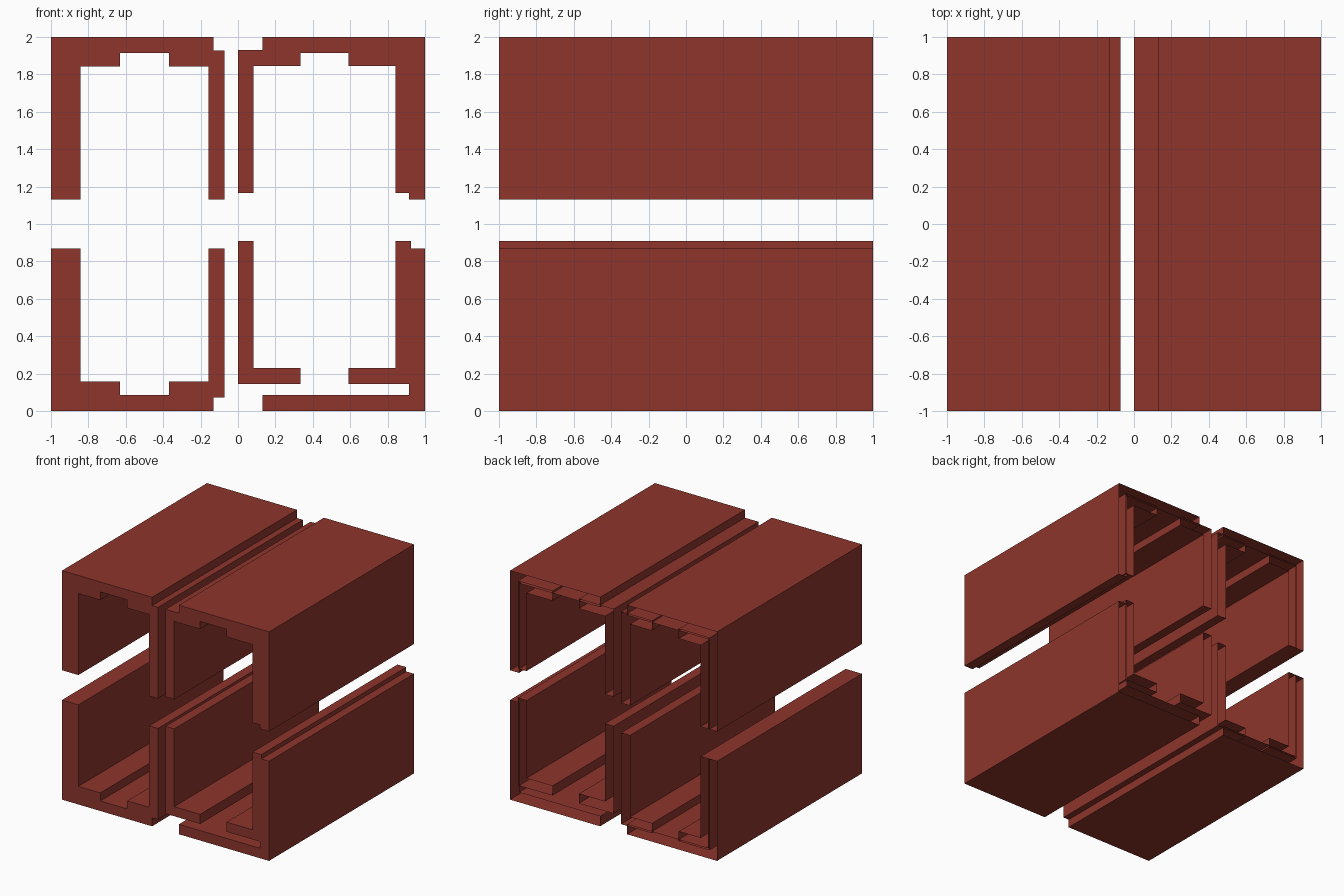
import bpy, bmesh

if "Cube" in bpy.data.objects:
    bpy.data.objects.remove(bpy.data.objects["Cube"])

red = bpy.data.materials.new("brick_red")
red.diffuse_color = (0.27, 0.036, 0.025, 1)
red.use_nodes = True
red.node_tree.nodes["Principled BSDF"].inputs["Base Color"].default_value = red.diffuse_color


def angle_bar(name, corner, end_x, end_z, t):
    """L-section bar along y: capped at the front, open at the back."""
    x, z = corner
    dx = t if end_x > x else -t
    dz = t if end_z > z else -t
    profile = [(x, z), (end_x, z), (end_x, z + dz),
               (x + dx, z + dz), (x + dx, end_z), (x, end_z)]
    bm = bmesh.new()
    front = [bm.verts.new((px, -1, pz)) for px, pz in profile]
    back = [bm.verts.new((px, 1, pz)) for px, pz in profile]
    bm.faces.new(front)
    for i in range(6):
        j = (i + 1) % 6
        bm.faces.new((front[i], front[j], back[j], back[i]))
    bmesh.ops.recalc_face_normals(bm, faces=bm.faces)
    # the front cap must face -y
    bm.normal_update()
    cap = next(f for f in bm.faces if len(f.verts) == 6)
    if cap.normal.y > 0:
        bmesh.ops.reverse_faces(bm, faces=bm.faces)
    mesh = bpy.data.meshes.new(name)
    bm.to_mesh(mesh)
    bm.free()
    mesh.materials.append(red)
    obj = bpy.data.objects.new(name, mesh)
    bpy.context.collection.objects.link(obj)


# Outer corner angles, one per corner of the square
for sx, side in ((-1, "left"), (1, "right")):
    for sz, level in ((-1, "lower"), (1, "upper")):
        angle_bar(f"outer_angle_{level}_{side}", (sx, 1 + sz),
                  sx * 0.13, 1 + sz * 0.13, 0.087)

# Inner angles, two per channel: (name, corner z, vertical end z)
left_levels = (("lower_left", 0.073, 0.87), ("upper_left", 1.927, 1.13))
right_levels = (("lower_right", 0.145, 0.908), ("upper_right", 1.93, 1.165))
for level, z, end_z in left_levels:
    angle_bar(f"inner_wall_{level}", (-0.927, z), -0.63, end_z, 0.085)
    angle_bar(f"inner_web_{level}", (-0.073, z), -0.37, end_z, 0.085)
for level, z, end_z in right_levels:
    angle_bar(f"inner_wall_{level}", (0.925, z), 0.59, end_z, 0.084)
    angle_bar(f"inner_web_{level}", (0.0, z), 0.335, end_z, 0.084)
